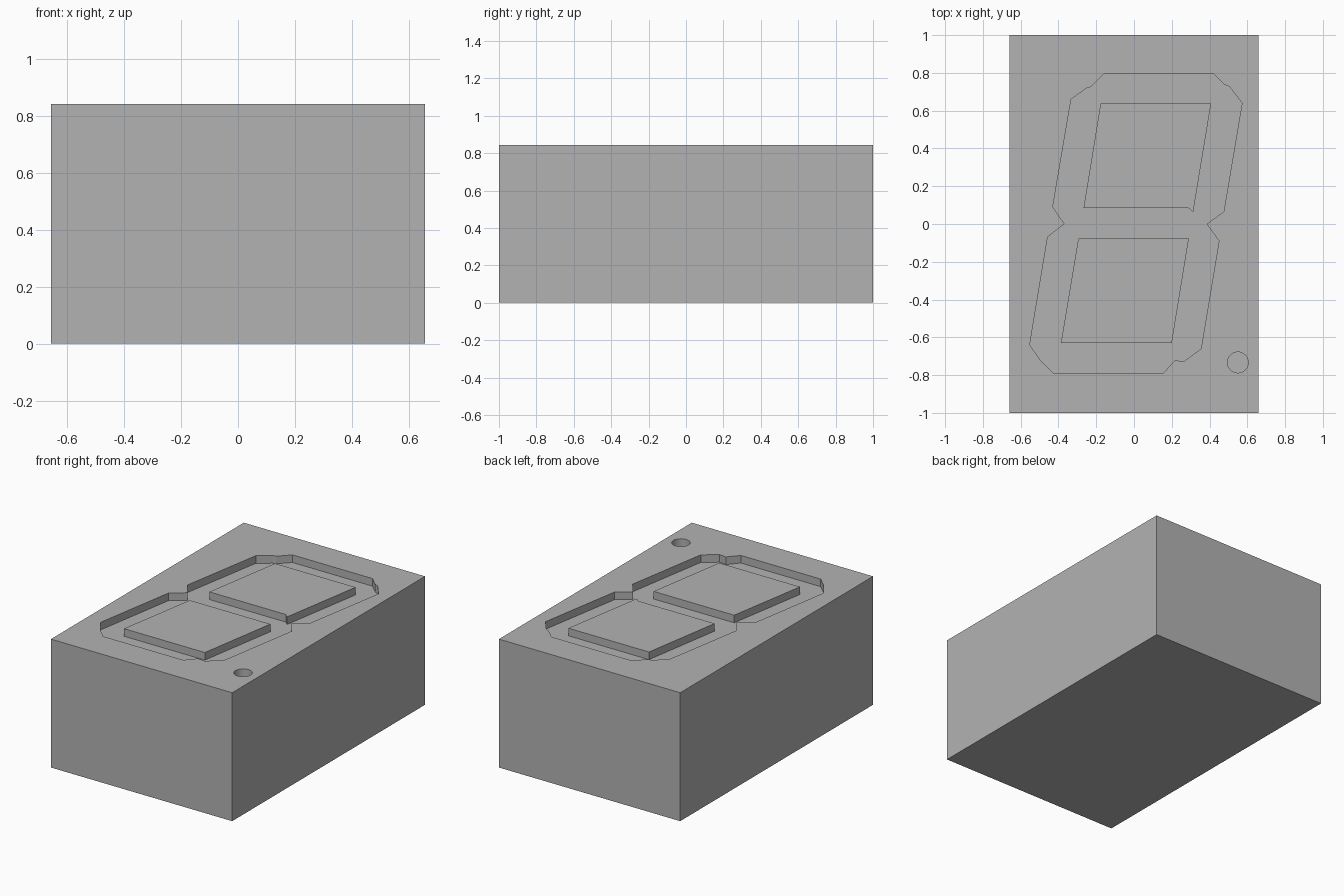
import bpy
import bmesh
import math

WIDTH, LENGTH, HEIGHT = 1.316, 2.0, 0.843
DEPTH = 0.05

if "Cube" in bpy.data.objects:
    bpy.data.objects.remove(bpy.data.objects["Cube"], do_unlink=True)

grey = bpy.data.materials.new("plain grey")
grey.use_nodes = True
colour = (0.45, 0.45, 0.45, 1)
grey.diffuse_color = colour
grey.node_tree.nodes["Principled BSDF"].inputs["Base Color"].default_value = colour


def prism(name, outline, bottom, top):
    """Upright solid with the given plan outline."""
    bm = bmesh.new()
    face = bm.faces.new([bm.verts.new((x, y, bottom)) for x, y in outline])
    walls = bmesh.ops.extrude_face_region(bm, geom=[face])
    verts = [v for v in walls["geom"] if isinstance(v, bmesh.types.BMVert)]
    bmesh.ops.translate(bm, verts=verts, vec=(0, 0, top - bottom))
    bmesh.ops.recalc_face_normals(bm, faces=bm.faces)
    mesh = bpy.data.meshes.new(name)
    bm.to_mesh(mesh)
    bm.free()
    mesh.materials.append(grey)
    obj = bpy.data.objects.new(name, mesh)
    bpy.context.collection.objects.link(obj)
    return obj


def subtract(target, cutter):
    """Cut one solid out of another, then discard the cutter."""
    cutter.hide_render = True
    mod = target.modifiers.new("cut", "BOOLEAN")
    mod.operation = "DIFFERENCE"
    mod.solver = "EXACT"
    mod.object = cutter
    bpy.context.view_layer.update()
    graph = bpy.context.evaluated_depsgraph_get()
    mesh = bpy.data.meshes.new_from_object(target.evaluated_get(graph))
    target.modifiers.clear()
    target.data = mesh
    bpy.data.objects.remove(cutter, do_unlink=True)


# Display housing
w, l = WIDTH / 2, LENGTH / 2
housing = prism("display_housing", [(-w, -l), (w, -l), (w, l), (-w, l)], 0, HEIGHT)

# Slanted figure-eight recess, outline clockwise from its top left
recess_outline = [
    (-0.16, 0.795), (0.42, 0.795), (0.48, 0.737), (0.505, 0.727), (0.572, 0.64),
    (0.475, 0.065), (0.385, 0), (0.45, -0.09), (0.355, -0.66), (0.265, -0.727),
    (0.215, -0.722), (0.155, -0.79), (-0.425, -0.79), (-0.49, -0.728),
    (-0.552, -0.64), (-0.457, -0.068), (-0.368, 0), (-0.43, 0.09),
    (-0.333, 0.66), (-0.25, 0.72), (-0.23, 0.725)]
floor = HEIGHT - DEPTH
recess = prism("recess_cutter", recess_outline, floor, HEIGHT + 0.1)

# Raised islands left standing inside the two loops
upper = [(-0.177, 0.637), (0.408, 0.637), (0.313, 0.062), (0.288, 0.085), (-0.267, 0.085)]
lower = [(-0.295, -0.078), (0.29, -0.078), (0.2, -0.63), (-0.387, -0.63)]
for outline in (upper, lower):
    subtract(recess, prism("island", outline, floor - 0.1, HEIGHT + 0.2))
subtract(housing, recess)

# Round decimal point recess
sides = 32
dot = [(0.55 + 0.055 * math.cos(math.tau * i / sides),
        -0.733 + 0.055 * math.sin(math.tau * i / sides)) for i in range(sides)]
subtract(housing, prism("dot_cutter", dot, floor, HEIGHT + 0.1))

# Smooth only the round wall
bpy.ops.object.select_all(action="DESELECT")
housing.select_set(True)
bpy.context.view_layer.objects.active = housing
bpy.ops.object.shade_smooth_by_angle(angle=math.radians(15))
